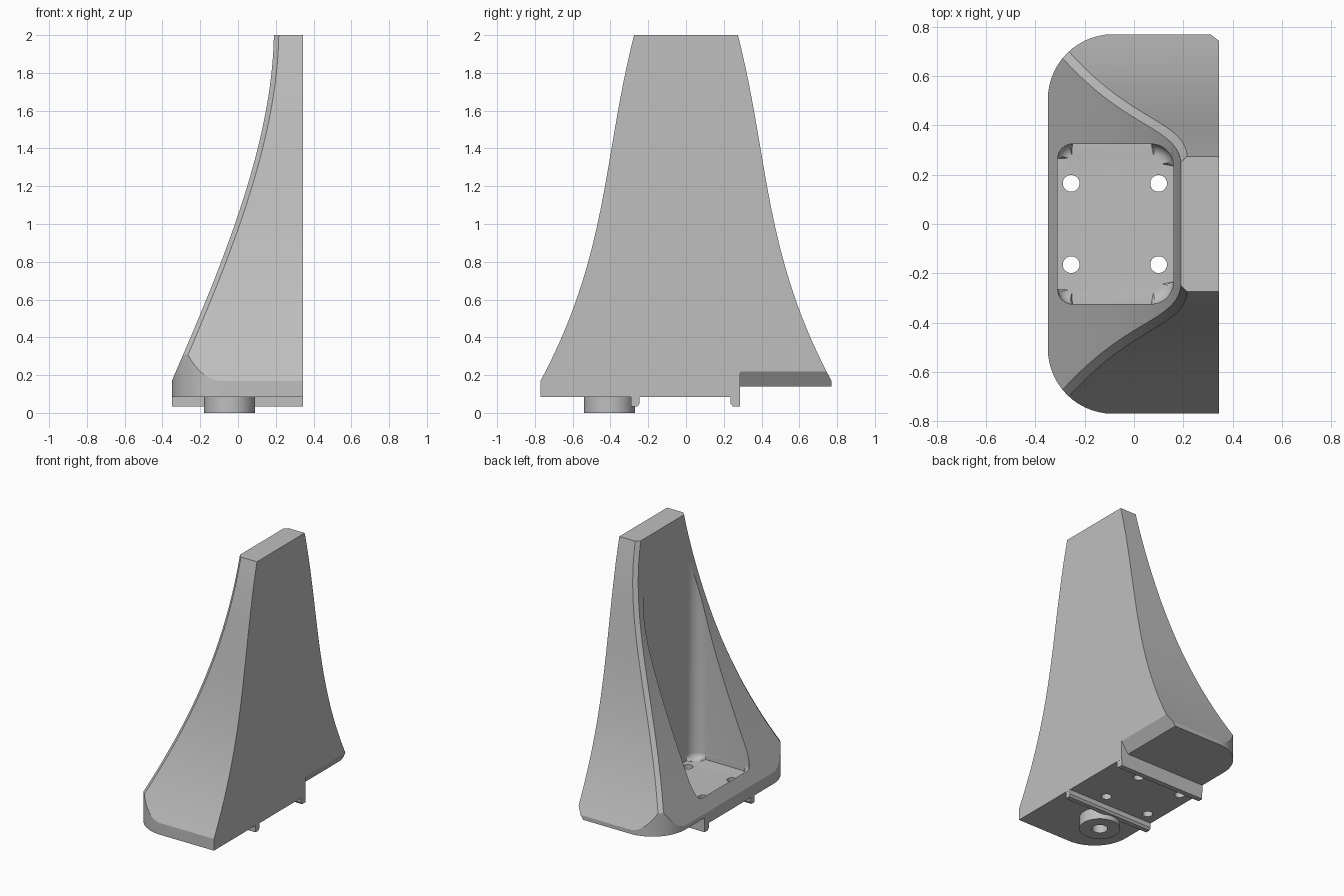
import bpy, bmesh, math
from mathutils import Vector

if "Cube" in bpy.data.objects:
    bpy.data.objects.remove(bpy.data.objects["Cube"])

GREY = (0.52, 0.52, 0.52, 1)
grey = bpy.data.materials.new("plain_grey")
grey.use_nodes = True
grey.diffuse_color = GREY
grey.node_tree.nodes["Principled BSDF"].inputs["Base Color"].default_value = GREY


def add_object(name, bm):
    bmesh.ops.recalc_face_normals(bm, faces=bm.faces)
    mesh = bpy.data.meshes.new(name)
    bm.to_mesh(mesh)
    bm.free()
    mesh.materials.append(grey)
    ob = bpy.data.objects.new(name, mesh)
    bpy.context.collection.objects.link(ob)
    return ob


def loft(rings):
    """Skin equal-length rings of points and cap both ends."""
    bm = bmesh.new()
    loops = [[bm.verts.new(p) for p in ring] for ring in rings]
    n = len(loops[0])
    for a, b in zip(loops, loops[1:]):
        for i in range(n):
            j = (i + 1) % n
            bm.faces.new((a[i], a[j], b[j], b[i]))
    bm.faces.new(loops[0])
    bm.faces.new(loops[-1])
    return bm


def prism_z(points, z0, z1):
    return loft([[(x, y, z) for x, y in points] for z in (z0, z1)])


def prism_y(points, y0, y1):
    return loft([[(x, y, z) for x, z in points] for y in (y0, y1)])


def rounded_rect(x0, x1, half, r_front, r_back, steps=14):
    """Plan outline with separate radii at the -x and +x corners."""
    pts = []
    for cx, sy, r, start in ((x1, 1, r_back, 0), (x0, 1, r_front, 90),
                             (x0, -1, r_front, 180), (x1, -1, r_back, 270)):
        ox = cx - r if cx == x1 else cx + r
        oy = sy * (half - r)
        for i in range(steps + 1 if r else 1):
            a = math.radians(start + 90 * i / steps)
            pts.append((ox + r * math.cos(a), oy + r * math.sin(a)))
    return pts


def cylinder(x, y, r, z0, z1):
    circle = [(x + r * math.cos(math.tau * i / 40), y + r * math.sin(math.tau * i / 40))
              for i in range(40)]
    return prism_z(circle, z0, z1)


def boolean(target, bm, operation):
    cutter = add_object("cutter", bm)
    cutter.hide_render = True
    mod = target.modifiers.new("cut", 'BOOLEAN')
    mod.operation, mod.object, mod.solver = operation, cutter, 'EXACT'
    bpy.context.view_layer.objects.active = target
    bpy.ops.object.modifier_apply(modifier=mod.name)
    bpy.data.objects.remove(cutter)


def bezier_at(z, ctrl):
    """Value of a (value, z) cubic curve at a height."""
    def point(t):
        s = 1 - t
        w = (s**3, 3*s*s*t, 3*s*t*t, t**3)
        return sum((Vector(c) * k for c, k in zip(ctrl, w)), Vector((0, 0)))
    lo, hi = 0.0, 1.0
    for _ in range(30):
        mid = (lo + hi) / 2
        lo, hi = (mid, hi) if point(mid).y < z else (lo, mid)
    return point(lo).x


# Body: sections that shrink upwards along a slope curve and a side curve
BACK, FRONT, HALF = 0.345, -0.35, 0.77
BOTTOM, SHOULDER, TOP = 0.085, 0.17, 2.0
slope = ((FRONT, SHOULDER), (-0.10, 0.75), (0.18, 1.40), (0.19, TOP))
side = ((HALF, SHOULDER), (0.41, 0.84), (0.44, 1.35), (0.275, TOP))


def section(z):
    f = bezier_at(max(z, SHOULDER), slope)
    s = bezier_at(max(z, SHOULDER), side)
    c = 0.026
    return [(BACK, -s, z), (BACK, s, z), (f + c, s, z), (f, s - c, z),
            (f, c - s, z), (f + c, -s, z)]


STEPS = 36
heights = [BOTTOM] + [SHOULDER + (TOP - SHOULDER) * i / STEPS for i in range(STEPS + 1)]
body = add_object("bracket_body", loft([section(z) for z in heights]))

# Rounded front corners
boolean(body, prism_z(rounded_rect(FRONT, BACK + 0.1, HALF + 0.0005, 0.265, 0), 0, 2.5), 'INTERSECT')

# Raised underside on one end, with a sloped rear edge
boolean(body, prism_y([(-0.5, 0), (0.4, 0), (0.4, 0.3), (0.29, 0.14), (-0.5, 0.14)],
                      0.285, 0.9), 'DIFFERENCE')

# Pocket with rounded corners and a filleted floor
FLOOR = 0.22
pocket = prism_z(rounded_rect(-0.31, 0.16, 0.325, 0.06, 0.09, 8), FLOOR, 2.3)
rim = [e for e in pocket.edges if all(abs(v.co.z - FLOOR) < 1e-5 for v in e.verts)]
bmesh.ops.bevel(pocket, geom=rim, offset=0.045, segments=6, profile=0.5, affect='EDGES')
boolean(body, pocket, 'DIFFERENCE')

# Screw holes through the floor
for x in (-0.255, 0.10):
    for y in (-0.165, 0.165):
        boolean(body, cylinder(x, y, 0.034, 0, 0.4), 'DIFFERENCE')

# Round boss under the base, with a blind hole that continues into the body
BOSS = (-0.045, -0.405)
boss = add_object("round_boss", cylinder(*BOSS, 0.135, 0, BOTTOM + 0.01))
for part in (boss, body):
    boolean(part, cylinder(*BOSS, 0.052, -0.1, 0.16), 'DIFFERENCE')

# Rails under the base, with one bottom edge chamfered
rails = []
for name, outer, inner in (("rail_rear", 0.285, 0.235), ("rail_front", -0.29, -0.245)):
    lip = inner + (outer - inner) * 0.25
    profile = [(outer, 0.035), (lip, 0.035), (inner, 0.05), (inner, 0.12), (outer, 0.12)]
    rails.append(add_object(name, loft([[(x, y, z) for y, z in profile]
                                        for x in (FRONT + 0.001, BACK - 0.001)])))

# Shading
bpy.ops.object.select_all(action='DESELECT')
for ob in (body, boss, *rails):
    ob.select_set(True)
bpy.context.view_layer.objects.active = body
bpy.ops.object.shade_smooth_by_angle(angle=math.radians(20))
